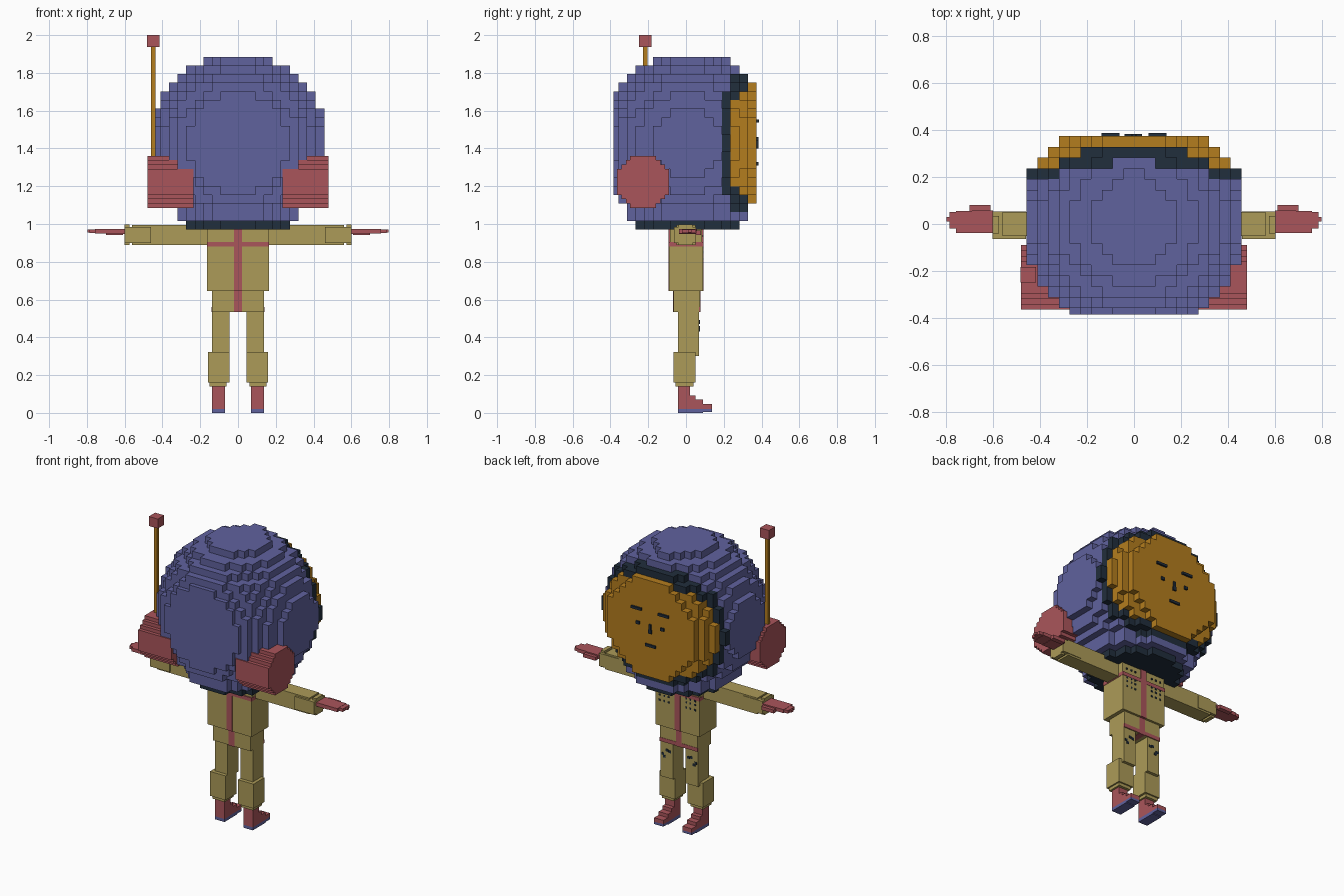
import bpy, bmesh, math

if "Cube" in bpy.data.objects:
    bpy.data.objects.remove(bpy.data.objects["Cube"])


def lin(c):
    c /= 255
    return c / 12.92 if c <= 0.04045 else ((c + 0.055) / 1.055) ** 2.4


def material(name, r, g, b):
    m = bpy.data.materials.new(name)
    m.diffuse_color = (lin(r), lin(g), lin(b), 1)
    m.use_nodes = True
    m.node_tree.nodes["Principled BSDF"].inputs["Base Color"].default_value = m.diffuse_color
    return m


BLUE = material("helmet_blue", 96, 98, 158)
RED = material("muted_red", 170, 85, 91)
KHAKI = material("suit_khaki", 172, 155, 88)
GOLD = material("visor_gold", 180, 125, 30)
DARK = material("dark_trim", 33, 46, 60)


def finish(name, bm, mats):
    bmesh.ops.recalc_face_normals(bm, faces=bm.faces)
    me = bpy.data.meshes.new(name)
    bm.to_mesh(me)
    bm.free()
    for m in mats:
        me.materials.append(m)
    ob = bpy.data.objects.new(name, me)
    bpy.context.collection.objects.link(ob)
    return ob


def boxes(name, mat, *spans):
    """One object from boxes given as (x0, x1, y0, y1, z0, z1)."""
    bm = bmesh.new()
    for x0, x1, y0, y1, z0, z1 in spans:
        vs = bmesh.ops.create_cube(bm, size=1)["verts"]
        for v in vs:
            v.co = (x1 if v.co.x > 0 else x0, y1 if v.co.y > 0 else y0,
                    z1 if v.co.z > 0 else z0)
    return finish(name, bm, [mat])


def voxels(name, cells, place, mats):
    """Outer skin of a cell dictionary {(i, j, k): material index}."""
    bm = bmesh.new()
    cache = {}

    def vert(p):
        if p not in cache:
            cache[p] = bm.verts.new(place(*p))
        return cache[p]

    for c, mi in cells.items():
        for axis in range(3):
            for side in (0, 1):
                n = list(c)
                n[axis] += 2 * side - 1
                if tuple(n) in cells:
                    continue
                u, w = (axis + 1) % 3, (axis + 2) % 3
                quad = []
                for du, dw in ((0, 0), (1, 0), (1, 1), (0, 1)):
                    p = list(c)
                    p[axis] += side
                    p[u] += du
                    p[w] += dw
                    quad.append(vert(tuple(p)))
                if not side:
                    quad.reverse()
                bm.faces.new(quad).material_index = mi
    me = bpy.data.meshes.new(name)
    bm.to_mesh(me)
    bm.free()
    for m in mats:
        me.materials.append(m)
    ob = bpy.data.objects.new(name, me)
    bpy.context.collection.objects.link(ob)


# Helmet: stepped ball, cut flat at front and back, with visor, frame and neck ring
V = 0.0457
helmet = {}
for i in range(-10, 10):
    for j in range(-9, 8):
        for k in range(-10, 10):
            x, y, z = abs(i + 0.5), j + 0.5, k + 0.5
            zz = z + 1 if z < -8 else abs(z)      # flared bottom
            limit = 111.5 if j == 4 else 105
            if x * x + y * y + zz * zz > limit:
                continue
            az, m = abs(z), 0
            if k == -10:
                m = 2
            elif j == 7:
                m = 1
            elif j >= 5 and k > -9:
                m = 1 if az < (5 if j == 5 else 6) else (2 if az < 8 else 0)
            elif j == 4 and x > 7 and az < 6:
                m = 2
            helmet[i, j, k] = m
voxels("helmet", helmet,
       lambda i, j, k: (i * V, max(j * V + 0.008, -0.385), 1.428 + k * V),
       [BLUE, GOLD, DARK])

# Face: brows, eyes, nose, mouth
face = [(-0.012, 0.012, 0.37, 0.383, 1.40, 1.425),
        (-0.008, 0.008, 0.37, 0.383, 1.425, 1.46),
        (-0.04, 0.035, 0.37, 0.383, 1.31, 1.327)]
for s in (-1, 1):
    face.append((s * 0.10 - 0.038, s * 0.10 + 0.038, 0.37, 0.386, 1.537, 1.553))
    face.append((s * 0.09 - 0.012, s * 0.09 + 0.012, 0.37, 0.383, 1.44, 1.46))
boxes("face_features", DARK, *face)

# Ear pods: stepped discs on both sides
E = 0.0229
for s, side in ((-1, "left"), (1, "right")):
    x0 = 0.235 if s > 0 else -0.48
    pod = {(0, j, k): 0 for j in range(-6, 6) for k in range(-6, 6)
           if (j + 0.5) ** 2 + (k + 0.5) ** 2 < 37}
    voxels("ear_pod_" + side, pod,
           lambda i, j, k: (x0 + i * 0.245, -0.227 + j * E, 1.223 + k * E), [RED])

# Antenna
boxes("antenna_rod", GOLD, (-0.46, -0.437, -0.227, -0.204, 1.33, 1.94))
boxes("antenna_tip", RED, (-0.482, -0.416, -0.248, -0.182, 1.937, 2.0))

# Torso and hips
boxes("torso", KHAKI, (-0.163, 0.163, -0.09, 0.09, 0.645, 0.89),
      (-0.163, 0.163, -0.085, 0.085, 0.89, 1.0))
boxes("hips", KHAKI, (-0.138, 0.138, -0.066, 0.075, 0.535, 0.65))

# Suit stripes, thin plates wrapping the body
boxes("stripes", RED,
      (-0.021, 0.021, -0.092, 0.092, 0.645, 0.985),
      (-0.021, 0.021, -0.068, 0.077, 0.533, 0.65),
      (-0.165, 0.165, -0.092, 0.092, 0.882, 0.906),
      (-0.14, 0.14, 0.07, 0.077, 0.535, 0.56))

# Arms with wider cuffs, and hands with fingers and thumb
for s, side in ((-1, "left"), (1, "right")):
    def mir(x0, x1, *r):
        return (min(s * x0, s * x1), max(s * x0, s * x1), *r)
    boxes("arm_" + side, KHAKI,
          mir(0.16, 0.56, -0.05, 0.05, 0.888, 0.995),
          mir(0.46, 0.602, -0.063, 0.054, 0.90, 0.985),
          mir(0.575, 0.602, -0.04, 0.035, 0.888, 0.998))
    boxes("hand_" + side, RED,
          mir(0.60, 0.69, -0.038, 0.058, 0.948, 0.973),
          mir(0.69, 0.757, -0.038, 0.056, 0.95, 0.973),
          mir(0.75, 0.785, -0.02, 0.05, 0.952, 0.972),
          mir(0.78, 0.797, 0.01, 0.03, 0.955, 0.97),
          mir(0.61, 0.70, 0.05, 0.08, 0.942, 0.965))

    # Thigh, baggy calf
    boxes("leg_" + side, KHAKI,
          mir(0.046, 0.138, -0.042, 0.07, 0.30, 0.56),
          mir(0.046, 0.16, -0.066, 0.05, 0.16, 0.322),
          mir(0.06, 0.15, -0.055, 0.04, 0.14, 0.16))

    # Stepped boot and sole
    boxes("boot_" + side, RED,
          mir(0.07, 0.138, -0.042, 0.022, 0.02, 0.15),
          mir(0.07, 0.138, 0.02, 0.05, 0.02, 0.093),
          mir(0.07, 0.138, 0.05, 0.09, 0.02, 0.07),
          mir(0.07, 0.138, 0.09, 0.137, 0.02, 0.047))
    boxes("sole_" + side, BLUE,
          mir(0.07, 0.138, -0.042, 0.09, 0, 0.022),
          mir(0.07, 0.138, 0.09, 0.137, 0.005, 0.022))

    # Small dark fasteners on the chest and knees
    dots = [mir(x, x + 0.011, 0.088, 0.093, z, z + 0.011)
            for x in (0.06, 0.09, 0.125) for z in (0.81, 0.845, 0.87, 0.93)]
    dots += [mir(x, x + 0.018, 0.066, 0.073, z, z + 0.016)
             for x, z in ((0.06, 0.47), (0.08, 0.475), (0.10, 0.43), (0.112, 0.445))]
    boxes("fasteners_" + side, DARK, *dots)
